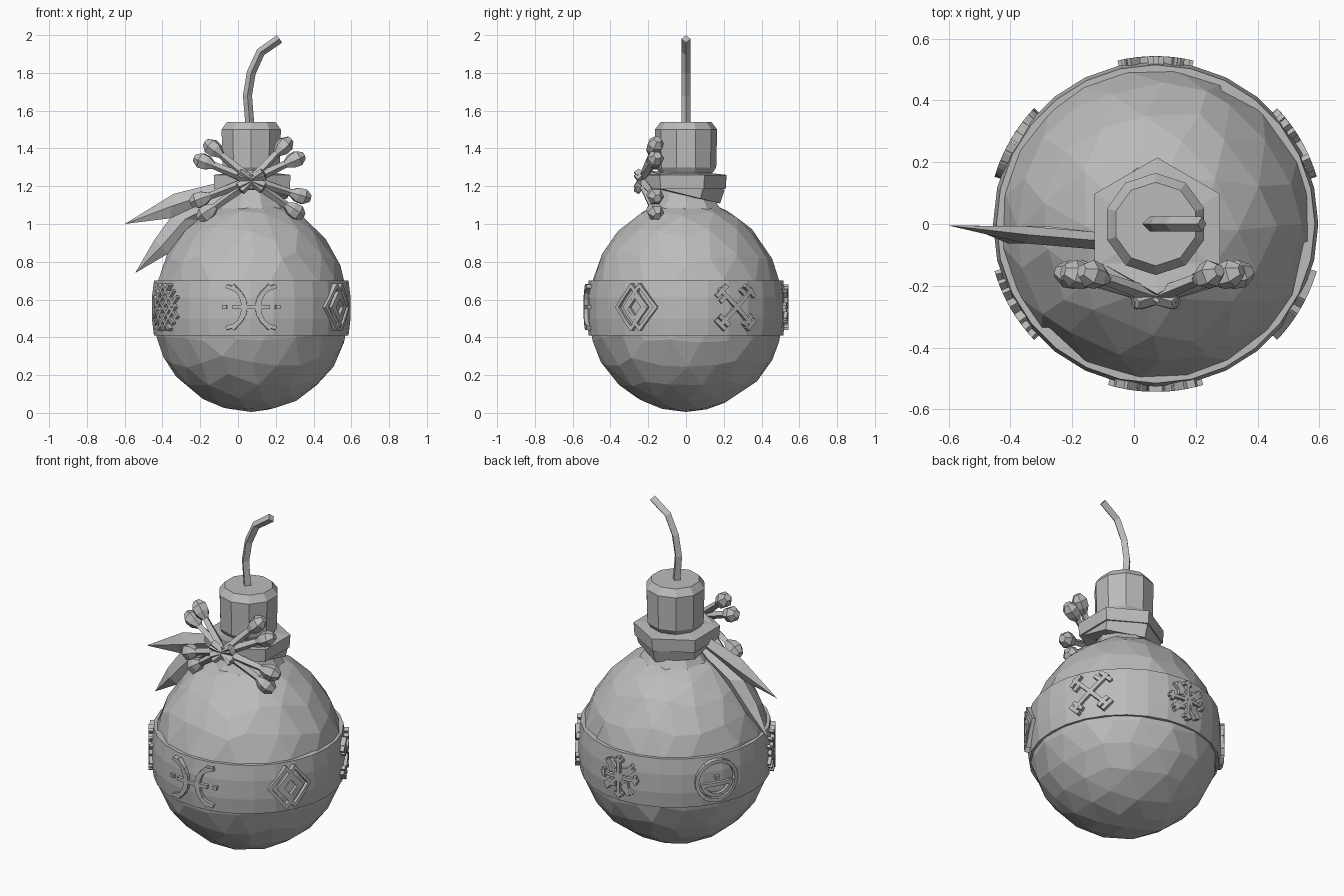
import bpy, bmesh, math, random
from mathutils import Vector, Matrix

random.seed(4)
cube = bpy.data.objects.get("Cube")
if cube:
    bpy.data.objects.remove(cube, do_unlink=True)

CX = 0.07            # axis of the round body
BAND_MID = 0.56

stone = bpy.data.materials.new("plain grey")
stone.use_nodes = True
GREY = (0.5, 0.5, 0.5, 1)
stone.diffuse_color = GREY
stone.node_tree.nodes["Principled BSDF"].inputs["Base Color"].default_value = GREY


def finish(bm, name):
    bmesh.ops.recalc_face_normals(bm, faces=bm.faces)
    mesh = bpy.data.meshes.new(name)
    bm.to_mesh(mesh)
    bm.free()
    mesh.materials.append(stone)
    obj = bpy.data.objects.new(name, mesh)
    bpy.context.collection.objects.link(obj)
    return obj


def lathe(bm, profile, sides, matrix=Matrix(), turn=0.0, closed=False):
    """Rings of (radius, height) joined into a faceted solid."""
    rings = []
    for r, z in profile:
        ring = []
        for i in range(sides):
            a = turn + math.tau * i / sides
            ring.append(bm.verts.new(matrix @ Vector((r * math.cos(a), r * math.sin(a), z))))
        rings.append(ring)
    pairs = list(zip(rings, rings[1:]))
    if closed:
        pairs.append((rings[-1], rings[0]))
    else:
        bm.faces.new(rings[0])
        bm.faces.new(rings[-1])
    for low, high in pairs:
        for i in range(sides):
            j = (i + 1) % sides
            bm.faces.new((low[i], low[j], high[j], high[i]))


def between(a, b):
    """Matrix placing local z along a to b."""
    return Matrix.Translation(a) @ (b - a).to_track_quat('Z', 'Y').to_matrix().to_4x4()


axis = Matrix.Translation((CX, 0, 0))

# Round faceted body, drawn up towards the neck
bm = bmesh.new()
bmesh.ops.create_icosphere(bm, subdivisions=3, radius=1)
for v in bm.verts:
    if abs(v.co.z) < 0.98:
        v.co += Vector([random.uniform(-0.045, 0.045) for _ in range(3)])
    n = v.co.normalized()
    v.co = Vector((CX + 0.52 * n.x, 0.52 * n.y, 0.53 + n.z * (0.6 if n.z > 0 else 0.525)))
bmesh.ops.dissolve_limit(bm, angle_limit=math.radians(9), verts=bm.verts, edges=bm.edges)
finish(bm, "round_body")

# Belt around the body
bm = bmesh.new()
lathe(bm, [(0.48, 0.41), (0.515, 0.41), (0.526, 0.5), (0.526, 0.61), (0.515, 0.70), (0.48, 0.70)],
      28, axis, closed=True)
finish(bm, "belt")

# Neck and cap
bm = bmesh.new()
lathe(bm, [(0.22, 1.04), (0.165, 1.12), (0.13, 1.2), (0.13, 1.3)], 10, axis)
finish(bm, "neck")
bm = bmesh.new()
lathe(bm, [(0.14, 1.27), (0.16, 1.3), (0.165, 1.5), (0.135, 1.54)], 10, axis, math.pi / 10)
finish(bm, "cap")

# Bent fuse
curve = bpy.data.curves.new("fuse_path", 'CURVE')
curve.dimensions = '3D'
curve.bevel_depth = 0.024
curve.bevel_resolution = 0
curve.use_fill_caps = True
spline = curve.splines.new('POLY')
path = [(0.065, 1.5), (0.05, 1.68), (0.07, 1.8), (0.12, 1.91), (0.22, 1.98)]
spline.points.add(len(path) - 1)
for p, (x, z) in zip(spline.points, path):
    p.co = (x, 0, z, 1)
temp = bpy.data.objects.new("fuse_path", curve)
bpy.context.collection.objects.link(temp)
bpy.context.view_layer.update()
bm = bmesh.new()
bm.from_mesh(temp.to_mesh())
temp.to_mesh_clear()
bpy.data.objects.remove(temp, do_unlink=True)
for f in bm.faces:
    f.smooth = False
finish(bm, "fuse")

# Two hexagonal cloth wraps round the neck, one tilted
for name, z, tilt, r in (("flat_wrap", 1.225, 0, 0.235), ("tilted_wrap", 1.2, -14, 0.222)):
    bm = bmesh.new()
    m = Matrix.Translation((CX + 0.005, -0.02, z)) @ Matrix.Rotation(math.radians(tilt), 4, 'X')
    lathe(bm, [(r - 0.09, -0.045), (r - 0.005, -0.04), (r, 0.035), (r - 0.09, 0.045)],
          6, m, math.pi / 6, closed=True)
    finish(bm, name)

# Crossed stems with buds at the front of the wrap
knot = Vector((CX, -0.235, 1.23))
buds = [(-0.13, 1.4), (-0.18, 1.33), (0.24, 1.41), (0.3, 1.34),
        (-0.2, 1.13), (-0.165, 1.06), (0.33, 1.15), (0.3, 1.07)]
bm_stem, bm_bud = bmesh.new(), bmesh.new()
for x, z in buds:
    tip = Vector((x, -0.165, z))
    way = (tip - knot).normalized()
    start = knot - way * 0.08
    lathe(bm_stem, [(0.022, 0), (0.026, 0.08), (0.018, (tip - start).length)], 4, between(start, tip))
    lathe(bm_bud, [(0.018, -0.06), (0.042, -0.02), (0.046, 0.02), (0.022, 0.055)], 6,
          between(tip, tip + way))
finish(bm_stem, "bud_stems")
finish(bm_bud, "buds")


# Pointed leaves, ridged along the middle
def leaf(name, upper, lower, root, tip):
    bm = bmesh.new()
    sections = []
    for (ux, uz), (lx, lz) in zip(upper, lower):
        y = -0.035 if ux < -0.2 else -0.055
        mx, mz = (ux + lx) / 2, (uz + lz) / 2
        sections.append([bm.verts.new(c) for c in
                         ((ux, y, uz), (mx, y - 0.028, mz), (lx, y, lz), (mx, y + 0.028, mz))])
    ends = [bm.verts.new((root[0], -0.06, root[1])), bm.verts.new((tip[0], -0.005, tip[1]))]
    for i in range(4):
        j = (i + 1) % 4
        bm.faces.new((ends[0], sections[0][i], sections[0][j]))
        bm.faces.new((ends[1], sections[-1][i], sections[-1][j]))
        for a, b in zip(sections, sections[1:]):
            bm.faces.new((a[i], a[j], b[j], b[i]))
    finish(bm, name)


leaf("upper_leaf", [(-0.1, 1.22), (-0.34, 1.16)], [(-0.12, 1.13), (-0.36, 1.03)],
     (0.0, 1.2), (-0.6, 1.0))
leaf("lower_leaf", [(-0.16, 1.13), (-0.36, 1.03), (-0.44, 0.92)],
     [(-0.08, 1.08), (-0.2, 1.02), (-0.375, 0.84)], (0.0, 1.18), (-0.545, 0.74))


# Raised emblems: strokes in flat (u, v) coordinates, wrapped onto the belt
def emblem(name, degrees, strokes, width=0.018):
    bm = bmesh.new()
    centre = math.radians(degrees)

    def wrap(p, r):
        a = centre + p.x / 0.526
        return bm.verts.new((CX + r * math.cos(a), r * math.sin(a), BAND_MID + p.y))

    for points in strokes:
        for a, b in zip(points, points[1:]):
            a, b = Vector(a), Vector(b)
            d = (b - a).normalized()
            side = Vector((-d.y, d.x)) * width / 2
            a, b = a - d * width * 0.3, b + d * width * 0.3
            steps = max(1, round((b - a).length / 0.06))
            rows = []
            for k in range(steps + 1):
                c = a.lerp(b, k / steps)
                rows.append([wrap(c + side, 0.51), wrap(c - side, 0.51),
                             wrap(c - side, 0.543), wrap(c + side, 0.543)])
            bm.faces.new(rows[0])
            bm.faces.new(rows[-1])
            for p, q in zip(rows, rows[1:]):
                for i in range(4):
                    j = (i + 1) % 4
                    bm.faces.new((p[i], p[j], q[j], q[i]))
    finish(bm, name)


def arc(r, start, end, n, u=0.0, v=0.0):
    angles = [math.radians(start + (end - start) * i / n) for i in range(n + 1)]
    return [(u + r * math.cos(a), v + r * math.sin(a)) for a in angles]


def diamond(u, w, h):
    return [(u - w, 0), (u, h), (u + w, 0), (u, -h), (u - w, 0)]


def spin(points, degrees):
    c, s = math.cos(math.radians(degrees)), math.sin(math.radians(degrees))
    return [(c * u - s * v, s * u + c * v) for u, v in points]


def dot(u, v):
    return [(u - 0.005, v), (u + 0.005, v)]


emblem("crescent_emblem", -90,
       [arc(0.11, -82, 82, 8, -0.14), arc(0.11, 98, 262, 8, 0.14),
        arc(0.14, -52, 52, 6, -0.18), arc(0.14, 128, 232, 6, 0.18),
        [(-0.09, 0), (0.09, 0)], dot(-0.14, 0), dot(0.14, 0)], 0.021)
emblem("diamond_emblem", -30,
       [diamond(-0.025, 0.09, 0.115), diamond(0.025, 0.09, 0.115), diamond(0, 0.045, 0.06)])
key = [[(-0.13, 0), (0.13, 0)], [(0.12, -0.035), (0.12, 0.035)], [(0.085, 0), (0.085, 0.04)],
       [(-0.13, -0.03), (-0.13, 0.03)], [(-0.1, -0.03), (-0.1, 0.03)]]
emblem("crossed_keys_emblem", 30, [spin(s, t) for t in (45, 135) for s in key], 0.022)
spoke = [[(0, 0), (0.115, 0)], [(0.1, -0.02), (0.1, 0.02)], [(0.05, 0.025), (0.09, 0.06), (0.025, 0.05)]]
emblem("star_emblem", 90, [spin(s, t) for t in range(0, 360, 45) for s in spoke[:1]]
       + [spin(s, t) for t in range(0, 360, 90) for s in spoke[1:]])
emblem("round_emblem", 150,
       [arc(0.115, 0, 360, 20), arc(0.085, 190, 350, 8), [(-0.085, -0.02), (0.085, -0.02)], dot(0, 0.02)], 0.02)
lattice = [[(-0.12, k), (0.12, k)] for k in (-0.045, 0, 0.045)]
emblem("lattice_emblem", 210, [spin(s, t) for t in (45, 135) for s in lattice]
       + [diamond(0, 0.1, 0.115)], 0.016)
